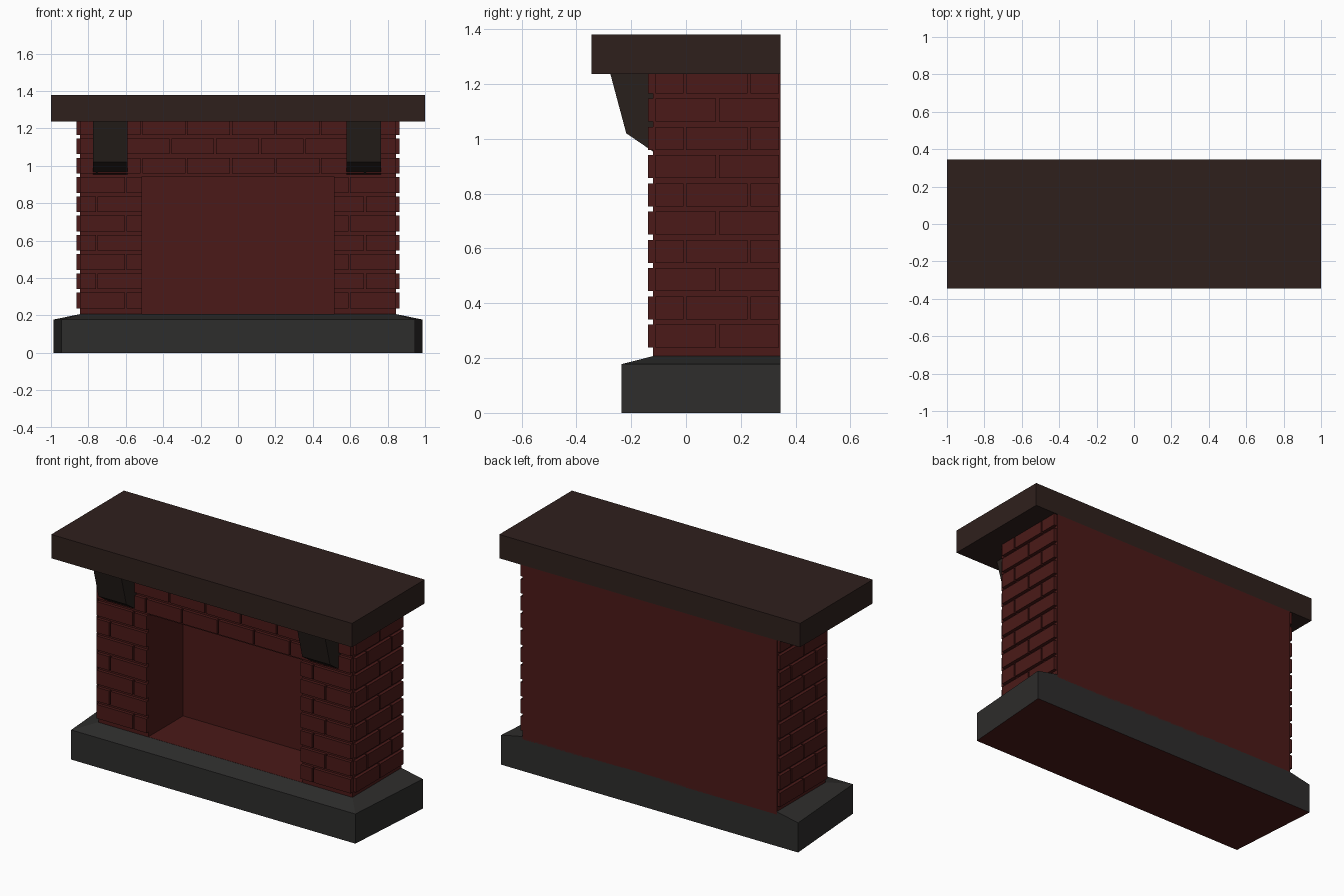
import bpy, bmesh

if "Cube" in bpy.data.objects:
    bpy.data.objects.remove(bpy.data.objects["Cube"])


def material(name, rgb):
    m = bpy.data.materials.new(name)
    m.diffuse_color = (*rgb, 1)
    m.use_nodes = True
    m.node_tree.nodes["Principled BSDF"].inputs["Base Color"].default_value = m.diffuse_color
    return m


BRICK = material("brick_red", (0.07, 0.01, 0.009))
WOOD = material("dark_wood", (0.028, 0.0145, 0.012))
CORBEL = material("corbel_wood", (0.021, 0.0145, 0.012))
STONE = material("dark_stone", (0.027, 0.026, 0.025))


def add_box(bm, x0, x1, y0, y1, z0, z1):
    v = [bm.verts.new((x, y, z)) for x in (x0, x1) for y in (y0, y1) for z in (z0, z1)]
    for f in ((0, 1, 3, 2), (4, 6, 7, 5), (0, 4, 5, 1), (2, 3, 7, 6), (0, 2, 6, 4), (1, 5, 7, 3)):
        bm.faces.new([v[i] for i in f])


def finish(bm, name, *mats):
    bmesh.ops.recalc_face_normals(bm, faces=bm.faces)
    me = bpy.data.meshes.new(name)
    bm.to_mesh(me)
    bm.free()
    for m in mats:
        me.materials.append(m)
    ob = bpy.data.objects.new(name, me)
    bpy.context.collection.objects.link(ob)
    return ob


def box(name, mat, *dims):
    bm = bmesh.new()
    add_box(bm, *dims)
    return finish(bm, name, mat)


BACK, FRONT, SIDE = 0.345, -0.12, 0.845
TOP, OPEN_X, OPEN_Z = 1.237, 0.512, 0.944

# Mantel shelf
box("mantel_shelf", WOOD, -1, 1, -0.345, BACK, TOP, 1.38)

# Brick body with the firebox cut out of it
body = box("brick_body", BRICK, -SIDE, SIDE, FRONT, BACK, 0.19, TOP)
cutter = box("firebox_cutter", BRICK, -OPEN_X, OPEN_X, FRONT - 0.2, 0.21, 0.208, OPEN_Z)
cutter.hide_render = True
mod = body.modifiers.new("firebox", 'BOOLEAN')
mod.operation, mod.solver, mod.object = 'DIFFERENCE', 'EXACT', cutter
bpy.context.view_layer.objects.active = body
bpy.ops.object.modifier_apply(modifier=mod.name)
bpy.data.objects.remove(cutter)

# Hearth base: tapered plan, sloped shoulder, red underside
bm = bmesh.new()
plan = [(-0.945, -0.235), (0.945, -0.235), (0.987, BACK), (-0.987, BACK)]
inner = [(-SIDE, FRONT), (SIDE, FRONT), (SIDE, BACK), (-SIDE, BACK)]
rings = [[bm.verts.new((x, y, z)) for x, y in p]
         for p, z in ((plan, 0), (plan, 0.178), (inner, 0.207))]
for lo, hi in zip(rings, rings[1:]):
    for i in range(4):
        j = (i + 1) % 4
        bm.faces.new((lo[i], lo[j], hi[j], hi[i]))
bm.faces.new(rings[0][::-1]).material_index = 1
bm.faces.new(rings[2])
finish(bm, "hearth_base", STONE, BRICK)

# Brick courses in running bond
ROWS, Z0, PITCH, HEIGHT = 10, 0.238, 0.103, 0.084
PROUD, GAP = 0.019, 0.005


def course(lo, hi, start, step):
    """Brick spans between lo and hi with joints at start + k * step."""
    cuts, c = [lo], start
    while c < hi - 0.02:
        if c > lo + 0.02:
            cuts.append(c)
        c += step
    cuts.append(hi)
    return [(a + GAP * (a != lo), b - GAP * (b != hi)) for a, b in zip(cuts, cuts[1:])]


front, sides = bmesh.new(), bmesh.new()
for r in range(ROWS):
    z = Z0 + r * PITCH
    top = min(z + HEIGHT, TOP)
    spans = [(-SIDE, SIDE)] if z > OPEN_Z else [(-SIDE, -OPEN_X), (OPEN_X, SIDE)]
    for lo, hi in spans:
        for a, b in course(lo, hi, -0.755 if r % 2 else -0.6 - 0.239, 0.239):
            add_box(front, a, b, FRONT - PROUD, FRONT + 0.002, z, top)
    for a, b in course(FRONT + 0.008, BACK - 0.006, -0.005 if r % 2 else -0.12, 0.235):
        for s in (-1, 1):
            add_box(sides, s * (SIDE - 0.002), s * (SIDE + PROUD), a, b, z, top)
finish(front, "front_bricks", BRICK)
finish(sides, "side_bricks", BRICK)

# Corbels under the shelf
profile = [(FRONT, TOP), (-0.276, TOP), (-0.218, 1.02), (FRONT, 0.953)]
for name, x0, x1 in (("left_corbel", -0.775, -0.59), ("right_corbel", 0.58, 0.765)):
    bm = bmesh.new()
    face = bm.faces.new([bm.verts.new((x0, y, z)) for y, z in profile])
    ext = bmesh.ops.extrude_face_region(bm, geom=[face], use_keep_orig=True)
    bmesh.ops.translate(bm, vec=(x1 - x0, 0, 0),
                        verts=[g for g in ext["geom"] if isinstance(g, bmesh.types.BMVert)])
    finish(bm, name, CORBEL)
